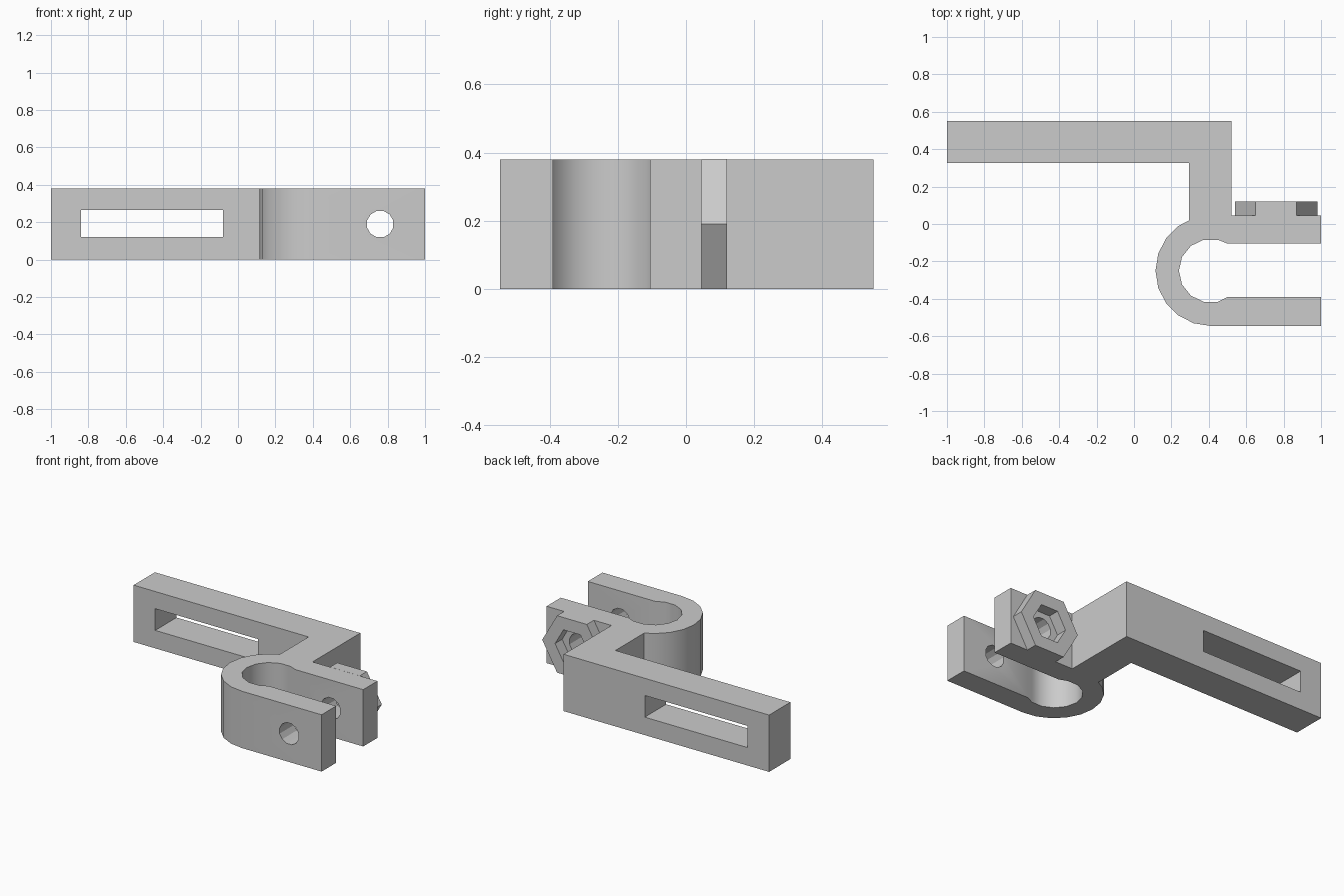
import bpy, bmesh, math
from mathutils import Vector

default = bpy.data.objects.get("Cube")
if default:
    bpy.data.objects.remove(default, do_unlink=True)

grey = bpy.data.materials.new("plain grey")
grey.use_nodes = True
colour = (0.6, 0.6, 0.6, 1)
grey.diffuse_color = colour
grey.node_tree.nodes["Principled BSDF"].inputs["Base Color"].default_value = colour

HEIGHT = 0.38
MID = HEIGHT / 2
BORE = (0.41, -0.25)
BOLT_X = 0.76


def prism(name, points, offset):
    """Extrude a closed outline of 3D points along an offset."""
    bm = bmesh.new()
    face = bm.faces.new([bm.verts.new(p) for p in points])
    result = bmesh.ops.extrude_face_region(bm, geom=[face])
    moved = [v for v in result["geom"] if isinstance(v, bmesh.types.BMVert)]
    bmesh.ops.translate(bm, verts=moved, vec=Vector(offset))
    bmesh.ops.recalc_face_normals(bm, faces=bm.faces)
    mesh = bpy.data.meshes.new(name)
    bm.to_mesh(mesh)
    bm.free()
    mesh.materials.append(grey)
    obj = bpy.data.objects.new(name, mesh)
    bpy.context.collection.objects.link(obj)
    return obj


def arc(radius, degrees):
    return [(BORE[0] + radius * math.cos(math.radians(a)),
             BORE[1] + radius * math.sin(math.radians(a))) for a in degrees]


def bolt_prism(name, radius, sides, turn, y0, y1):
    """Regular prism along y, centred on the bolt axis."""
    angles = [math.tau * i / sides + turn for i in range(sides)]
    ring = [(BOLT_X + radius * math.cos(a), y0, MID + radius * math.sin(a)) for a in angles]
    return prism(name, ring, (0, y1 - y0, 0))


def cut(obj, cutter):
    cutter.hide_render = True
    mod = obj.modifiers.new("cut", "BOOLEAN")
    mod.operation = "DIFFERENCE"
    mod.solver = "EXACT"
    mod.object = cutter
    bpy.context.view_layer.objects.active = obj
    bpy.ops.object.modifier_apply(modifier=mod.name)
    bpy.data.objects.remove(cutter, do_unlink=True)


# Offset arm, web and split clamp in one plan outline
outline = [(-1, 0.55), (-1, 0.325), (0.295, 0.325), (0.295, 0.02)]
outline += arc(0.295, range(126, 271, 18))
outline += [(1, -0.545), (1, -0.39), (0.5, -0.39)]
outline += arc(0.17, [180 - k * 360 / 14 for k in range(-4, 5)])
outline += [(0.5, -0.105), (1, -0.105), (1, 0.045), (0.52, 0.045), (0.52, 0.55)]
bracket = prism("clamp_bracket", [(x, y, 0) for x, y in outline], (0, 0, HEIGHT))

# Adjustment slot and bolt hole
slot = [(-0.84, 0.2, 0.12), (-0.08, 0.2, 0.12), (-0.08, 0.2, 0.265), (-0.84, 0.2, 0.265)]
cut(bracket, prism("slot_cutter", slot, (0, 0.5, 0)))
cut(bracket, bolt_prism("bolt_cutter", 0.0725, 12, math.pi / 12, -0.7, 0.2))

# Hexagonal nut holder with a hexagonal pocket
holder = bolt_prism("nut_holder", 0.22, 6, 0, 0.045, 0.12)
cut(holder, bolt_prism("pocket_cutter", 0.125, 6, 0, 0, 0.2))

# Smooth the clamp bend, keep corners sharp
for obj in (bracket, holder):
    bpy.ops.object.select_all(action="DESELECT")
    obj.select_set(True)
    bpy.context.view_layer.objects.active = obj
    bpy.ops.object.shade_smooth_by_angle(angle=math.radians(28))
